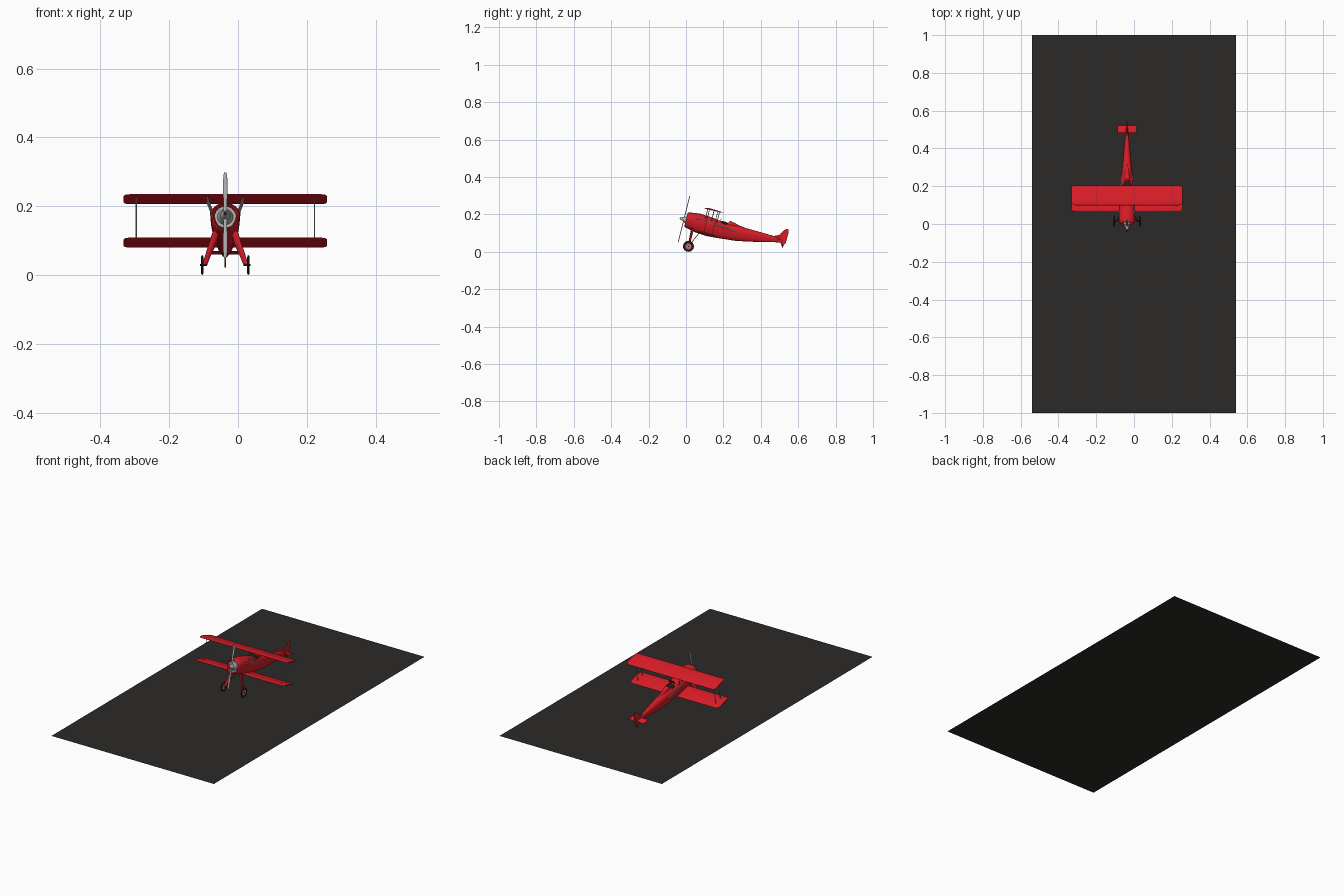
import bpy, bmesh
from math import pi, sin, cos, radians
from mathutils import Matrix, Vector

if "Cube" in bpy.data.objects:
    bpy.data.objects.remove(bpy.data.objects["Cube"])

CX = -0.037
WORLD = Matrix.Translation((CX, 0, 0))
# aircraft frame: origin at propeller hub, y aft, tail sits low
PLANE = Matrix.Translation((CX, -0.011, 0.174)) @ Matrix.Rotation(radians(-14), 4, 'X')


def mat(name, rgb):
    m = bpy.data.materials.new(name)
    m.diffuse_color = (*rgb, 1)
    m.use_nodes = True
    m.node_tree.nodes["Principled BSDF"].inputs["Base Color"].default_value = m.diffuse_color
    return m


RED = mat("red", (0.7, 0.012, 0.02))
BLACK = mat("black", (0.012, 0.012, 0.012))
TARMAC = mat("tarmac", (0.024, 0.023, 0.022))
STEEL = mat("steel", (0.4, 0.4, 0.4))
HUB = mat("hub_red", (0.6, 0.15, 0.15))


def finish(name, bm, material, frame=PLANE, angle=35):
    bmesh.ops.recalc_face_normals(bm, faces=bm.faces)
    me = bpy.data.meshes.new(name)
    bm.to_mesh(me)
    bm.free()
    ob = bpy.data.objects.new(name, me)
    bpy.context.collection.objects.link(ob)
    me.materials.append(material)
    ob.matrix_world = frame
    bpy.ops.object.select_all(action='DESELECT')
    ob.select_set(True)
    bpy.context.view_layer.objects.active = ob
    bpy.ops.object.shade_smooth_by_angle(angle=radians(angle))
    return ob


def loft(name, rings, material, frame=PLANE, angle=35):
    bm = bmesh.new()
    vs = [[bm.verts.new(p) for p in r] for r in rings]
    n = len(vs[0])
    for a, b in zip(vs, vs[1:]):
        for i in range(n):
            j = (i + 1) % n
            bm.faces.new((a[i], a[j], b[j], b[i]))
    bm.faces.new(vs[0])
    bm.faces.new(vs[-1])
    return finish(name, bm, material, frame, angle)


def rod(name, a, b, rx, material, frame=PLANE, sides=8, ry=None, r2=None):
    # rod between two points, optionally flattened or tapered
    a, b = Vector(a), Vector(b)
    q = (b - a).to_track_quat('Z', 'Y')
    ry = ry or rx
    k = 1 if r2 is None else r2 / rx
    rings = [[p + q @ Vector((rx * s * cos(2 * pi * i / sides), ry * s * sin(2 * pi * i / sides), 0))
              for i in range(sides)] for p, s in ((a, 1), (b, k))]
    return loft(name, rings, material, frame)


def body_ring(y, top, bot, w, n=28):
    # round above, narrowing and flatter below
    pts = []
    mid = (top + bot) / 2 + 0.1 * (top - bot)
    for i in range(n):
        c, s = cos(2 * pi * i / n), sin(2 * pi * i / n)
        if s >= 0:
            pts.append((w * c, y, mid + (top - mid) * s))
        else:
            d = abs(s) ** 0.8
            x = abs(c) ** 0.7 * (1 if c > 0 else -1)
            pts.append((w * x * (1 - 0.2 * d), y, mid - (mid - bot) * d))
    return pts


def wing(name, half, yc, z, chord, thick):
    foil = [(-.5, 0), (-.47, .45), (-.38, .8), (-.2, 1), (.1, .75), (.5, .08),
            (.5, -.08), (.1, -.25), (-.2, -.35), (-.4, -.4), (-.48, -.28)]
    tip = [(1, .68), (.99, .86), (.97, .95), (.94, 1)]
    stations = [(-a, s) for a, s in tip] + [(a, s) for a, s in reversed(tip)]
    rings = [[(half * a, yc + chord * s * u, z + thick * 0.7 * v * s) for u, v in foil]
             for a, s in stations]
    return loft(name, rings, RED)


# runway sheet
bm = bmesh.new()
bmesh.ops.create_grid(bm, x_segments=1, y_segments=1, size=1)
bmesh.ops.scale(bm, vec=(0.54, 1, 1), verts=bm.verts)
finish("runway", bm, TARMAC, Matrix.Translation((0, 0, 0.002)))

# fuselage with rolled-in cowling lip
stations = [(.032, .031, -.031, .031), (.016, .033, -.033, .033), (.011, .037, -.037, .037),
            (.016, .041, -.041, .041), (.03, .044, -.043, .043), (.075, .050, -.053, .043),
            (.14, .046, -.058, .041), (.2, .037, -.054, .035), (.3, .035, -.045, .027),
            (.42, .032, -.021, .016), (.5, .029, -.002, .008), (.54, .026, .006, .003)]
loft("fuselage", [body_ring(*s) for s in stations], RED)

# headrest fairing
loft("headrest", [body_ring(y, t, 0.0, w) for y, t, w in
                  ((.236, .045, .016), (.243, .051, .017), (.265, .047, .014),
                   (.3, .039, .01), (.35, .032, .004))], RED)

# cockpit opening and rim
bm = bmesh.new()
bmesh.ops.create_uvsphere(bm, u_segments=20, v_segments=10, radius=1)
bmesh.ops.scale(bm, vec=(.024, .026, .012), verts=bm.verts)
bmesh.ops.translate(bm, vec=(0, .214, .029), verts=bm.verts)
finish("cockpit", bm, BLACK)
loft("windscreen", [[(x, y + d, z) for x, y, z in
     ((-.018, .188, .036), (-.014, .193, .053), (.014, .193, .053), (.018, .188, .036))]
     for d in (0, .002)], BLACK)

# engine, spinner and propeller
rod("engine_face", (0, .022, 0), (0, .034, 0), .032, STEEL, sides=24)
rod("engine_hub", (0, .004, 0), (0, .024, 0), .016, STEEL, sides=20, r2=.024)
rod("spinner", (0, -.02, 0), (0, .006, 0), .005, STEEL, sides=16, r2=.015)
rod("propeller_nut", (0, -.023, 0), (0, -.018, 0), .004, BLACK, sides=10)
blade = [(-.128, .5), (-.12, .9), (-.08, 1.05), (-.015, .8), (.015, .8), (.08, 1.05), (.12, .9), (.128, .5)]
loft("propeller", [[(.0062 * s * cos(k * pi / 5), .0018 * sin(k * pi / 5), z) for k in range(10)]
                   for z, s in blade], STEEL)

# wings and tailplane
wing("upper_wing", .295, .147, .084, .109, .009)
wing("lower_wing", .295, .143, -.047, .109, .009)
wing("tailplane", .05, .524, .018, .042, .004)

# fin and rudder
fin = [(.485, .028), (.515, .042), (.535, .074), (.545, .083), (.554, .083), (.56, .065),
       (.559, .01), (.55, -.01), (.54, -.008), (.53, .004)]
loft("fin", [[(x, y, z) for y, z in fin] for x in (-.0022, .0022)], RED)

for s, side in ((-1, "left"), (1, "right")):
    # interplane struts with a crossing brace
    for y, tag in ((.12, "front"), (.165, "rear")):
        rod(f"{side}_{tag}_wing_strut", (s * .259, y, -.045), (s * .259, y, .085), .0018, STEEL)
    # cabane struts
    for y, tag in ((.11, "front"), (.145, "middle"), (.175, "rear")):
        rod(f"{side}_{tag}_cabane_strut", (s * .03, y, .02), (s * .054, y, .086), .002, STEEL)
    # exhaust pipe along the body
    rod(f"{side}_exhaust", (s * .042, .062, .021), (s * .030, .278, .004), .0028, STEEL)
    # landing gear legs, stub axle, wheel
    rod(f"{side}_gear_leg", (s * .026, .035, .125), (s * .06, .014, .03), .0045, RED, WORLD,
        sides=10, ry=.012, r2=.003)
    rod(f"{side}_gear_brace", (s * .022, .07, .1), (s * .058, .016, .032), .002, RED, WORLD)
    rod(f"{side}_axle", (s * .054, .013, .029), (s * .073, .013, .029), .003, BLACK, WORLD)
    rod(f"{side}_wheel_hub", (s * .0645, .013, .029), (s * .0695, .013, .029), .017, HUB, WORLD, sides=20)
    bm = bmesh.new()
    n, m = 28, 8
    grid = [[bm.verts.new((s * .067 + .0036 * sin(2 * pi * j / m),
                           .013 + (.0215 + .0075 * cos(2 * pi * j / m)) * cos(2 * pi * i / n),
                           .029 + (.0215 + .0075 * cos(2 * pi * j / m)) * sin(2 * pi * i / n)))
             for j in range(m)] for i in range(n)]
    for i in range(n):
        for j in range(m):
            a, b = grid[i], grid[(i + 1) % n]
            bm.faces.new((a[j], b[j], b[(j + 1) % m], a[(j + 1) % m]))
    finish(f"{side}_tyre", bm, BLACK, WORLD, 60)

# tail skid
rod("tail_skid", (0, .51, .05), (0, .517, .023), .0028, BLACK, WORLD)
